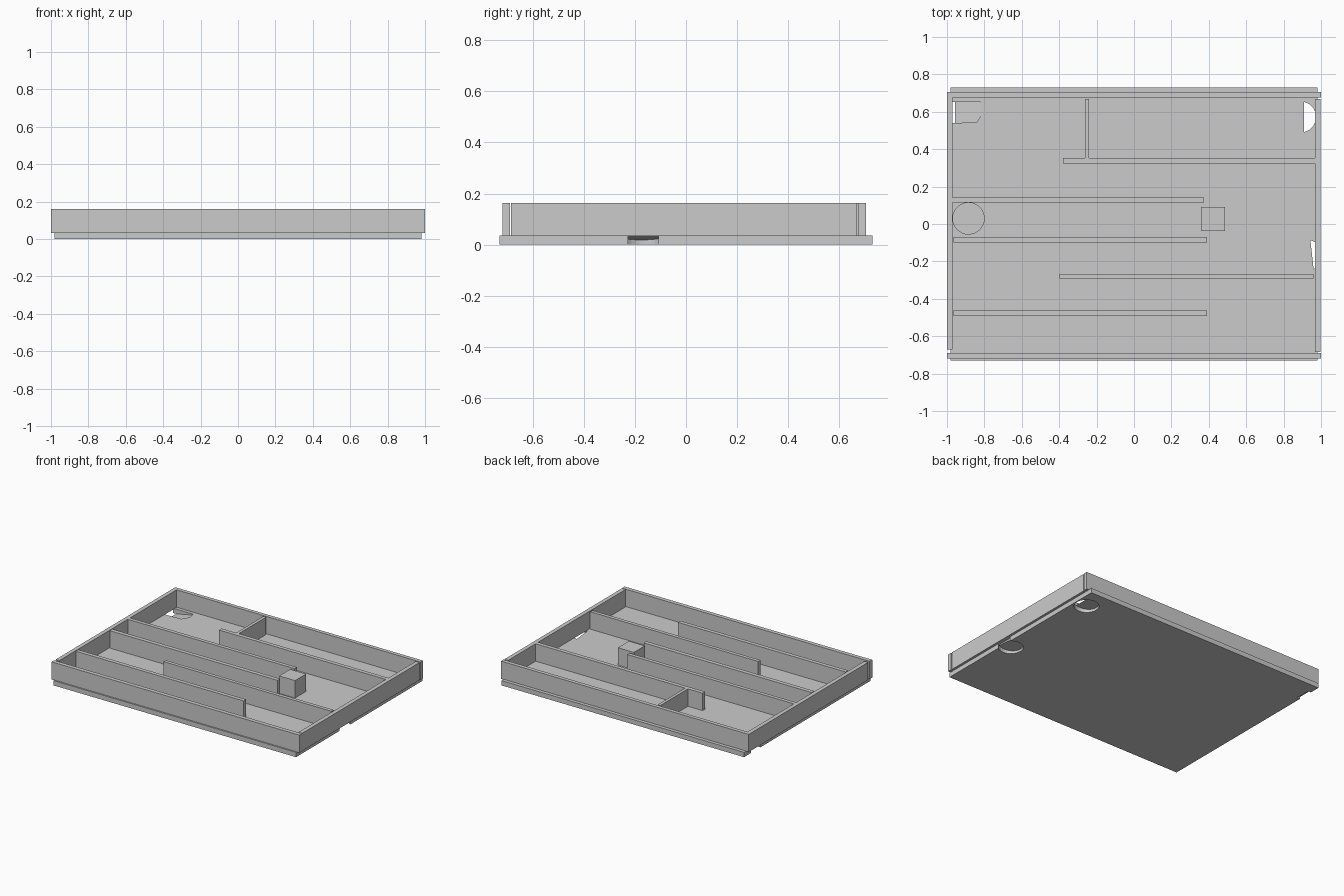
import bpy, bmesh, math

if "Cube" in bpy.data.objects:
    bpy.data.objects.remove(bpy.data.objects["Cube"])

WALL_Z = (0.033, 0.162)


def prism(name, pts, bottom, top):
    """Solid from a plan outline; bottom and top are height functions of (x, y)."""
    bm = bmesh.new()
    lo = [bm.verts.new((x, y, bottom(x, y))) for x, y in pts]
    hi = [bm.verts.new((x, y, top(x, y))) for x, y in pts]
    n = len(pts)
    bm.faces.new(lo[::-1])
    bm.faces.new(hi)
    for i in range(n):
        j = (i + 1) % n
        bm.faces.new((lo[i], lo[j], hi[j], hi[i]))
    mesh = bpy.data.meshes.new(name)
    bm.to_mesh(mesh)
    bm.free()
    ob = bpy.data.objects.new(name, mesh)
    bpy.context.collection.objects.link(ob)
    return ob


def box(name, x0, x1, y0, y1, z=WALL_Z):
    return prism(name, [(x0, y0), (x1, y0), (x1, y1), (x0, y1)],
                 lambda x, y: z[0], lambda x, y: z[1])


def circle(cx, cy, r, n=32):
    return [(cx + r * math.cos(2 * math.pi * i / n),
             cy + r * math.sin(2 * math.pi * i / n)) for i in range(n)]


# Floor board
floor = box("floor", -0.98, 0.98, -0.73, 0.73, (0, 0.035))

# Pockets in the floor: two tilted ones from below, a ramp and a round dish from above
cutters = [
    prism("corner_hole_cutter", circle(0.89, 0.572, 0.083),
          lambda x, y: -0.05, lambda x, y: 0.035 + 0.15 * (x - 0.91)),
    prism("edge_hole_cutter", circle(0.923, -0.167, 0.083),
          lambda x, y: -0.05, lambda x, y: 0.035 + 0.15 * (x - 0.952 + 0.11 * (y + 0.167))),
    prism("ramp_cutter",
          [(-1.03, 0.545), (-0.95, 0.54), (-0.84, 0.545), (-0.815, 0.585),
           (-0.81, 0.605), (-0.82, 0.652), (-1.03, 0.652)],
          lambda x, y: 0.2 * (x + 0.956), lambda x, y: 0.1),
    prism("dish_cutter", circle(-0.885, 0.03, 0.084),
          lambda x, y: 0.02, lambda x, y: 0.1),
]
bpy.context.view_layer.objects.active = floor
for cutter in cutters:
    cutter.hide_render = True
    mod = floor.modifiers.new(cutter.name, 'BOOLEAN')
    mod.operation = 'DIFFERENCE'
    mod.solver = 'EXACT'
    mod.object = cutter
    bpy.ops.object.modifier_apply(modifier=mod.name)
    bpy.data.objects.remove(cutter)

# Outer walls
box("front_wall", -1.0, 1.0, -0.72, -0.69)
box("back_wall", -1.0, 1.0, 0.677, 0.705)
box("left_wall", -1.0, -0.97, -0.672, 0.677)
box("right_wall", 0.968, 0.998, -0.685, 0.668)

# Maze dividers, back to front
for i, (x0, x1, y0, y1) in enumerate([
        (-0.262, -0.24, 0.352, 0.668),
        (-0.38, 0.968, 0.323, 0.352),
        (-0.97, 0.375, 0.115, 0.142),
        (-0.965, 0.39, -0.10, -0.07),
        (-0.397, 0.96, -0.292, -0.266),
        (-0.965, 0.39, -0.492, -0.463)]):
    box(f"divider_{i + 1}", x0, x1, y0, y1)

# Loose block in the maze
box("block", 0.358, 0.487, -0.037, 0.09)
